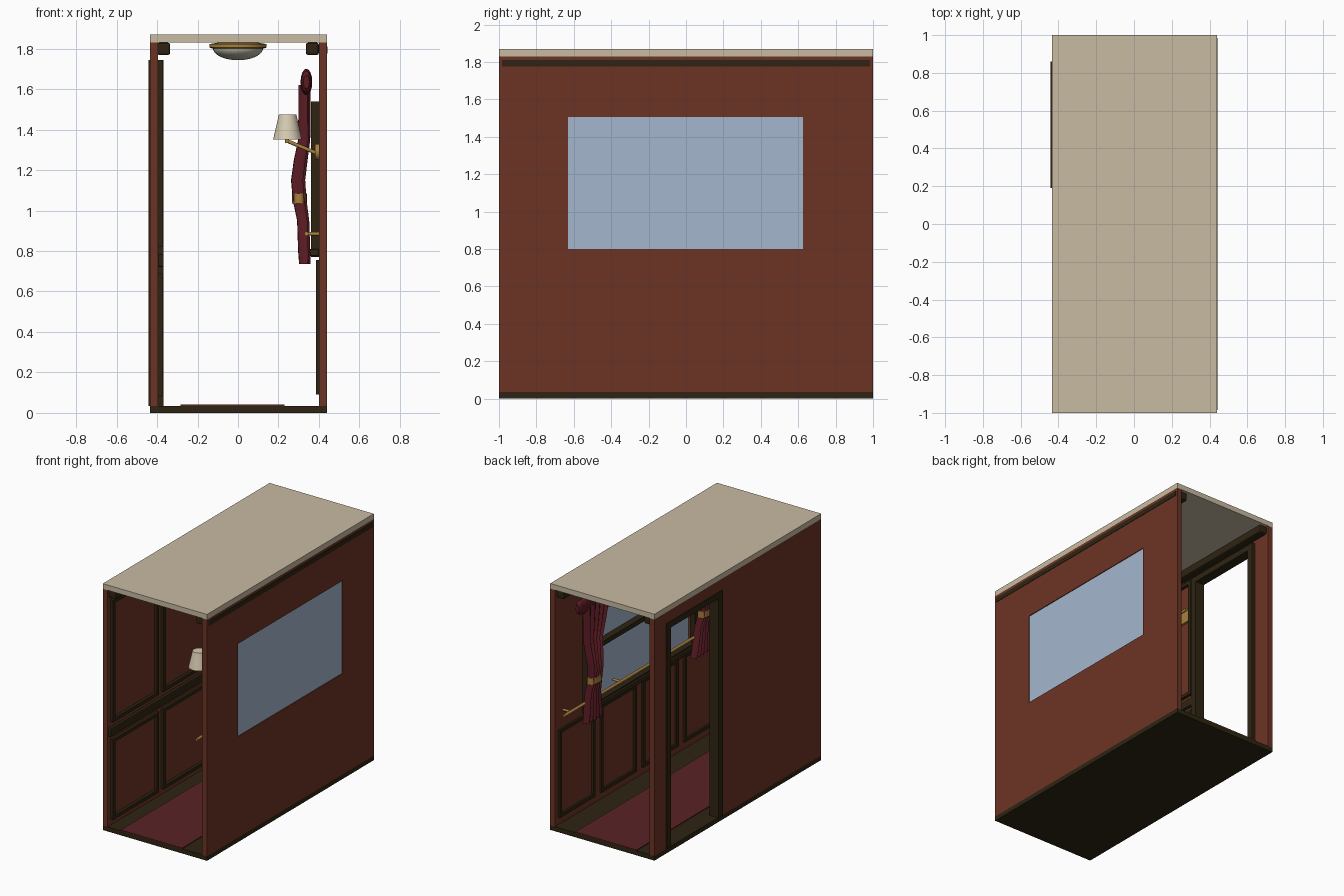
import bpy, bmesh, math
from mathutils import Vector

if "Cube" in bpy.data.objects:
    bpy.data.objects.remove(bpy.data.objects["Cube"])


def material(name, r, g, b):
    lin = [((c / 255 + 0.055) / 1.055) ** 2.4 for c in (r, g, b)]
    m = bpy.data.materials.new(name)
    m.diffuse_color = (*lin, 1)
    m.use_nodes = True
    m.node_tree.nodes["Principled BSDF"].inputs["Base Color"].default_value = m.diffuse_color
    return m


WALL = material("red brown wood", 108, 52, 36)
DARK = material("dark wood", 46, 36, 18)
CREAM = material("cream roof", 200, 187, 162)
CARPET = material("maroon carpet", 90, 34, 38)
CLOTH = material("burgundy cloth", 92, 28, 36)
GOLD = material("brass", 168, 128, 62)
GLASS = material("pale blue glass", 164, 182, 205)
SHADE = material("ivory shade", 216, 204, 178)
DOME = material("frosted dome", 190, 184, 168)


def finish(name, bm, mat, smooth=False):
    bmesh.ops.recalc_face_normals(bm, faces=bm.faces)
    me = bpy.data.meshes.new(name)
    bm.to_mesh(me)
    bm.free()
    me.materials.append(mat)
    ob = bpy.data.objects.new(name, me)
    bpy.context.collection.objects.link(ob)
    if smooth:
        bpy.ops.object.select_all(action='DESELECT')
        ob.select_set(True)
        bpy.context.view_layer.objects.active = ob
        bpy.ops.object.shade_smooth_by_angle(angle=math.radians(40))
    return ob


def add_box(bm, x, y, z):
    vs = bmesh.ops.create_cube(bm, size=1)["verts"]
    for v in vs:
        v.co = Vector([a + (b - a) * (c + 0.5) for (a, b), c in zip((x, y, z), v.co)])


def boxes(name, mat, *parts, bevel=0):
    bm = bmesh.new()
    for p in parts:
        add_box(bm, *p)
    if bevel:
        bmesh.ops.bevel(bm, geom=bm.edges[:], offset=bevel, segments=2, affect='EDGES', profile=0.5)
    return finish(name, bm, mat)


def frame(x, y, z, w):
    """Four bars around a rectangle in the yz plane."""
    return [(x, (y[0], y[0] + w), z), (x, (y[1] - w, y[1]), z),
            (x, (y[0] + w, y[1] - w), (z[0], z[0] + w)),
            (x, (y[0] + w, y[1] - w), (z[1] - w, z[1]))]


def loft(name, mat, rings, smooth=True):
    """Skin a list of closed rings and cap both ends."""
    bm = bmesh.new()
    rows = [[bm.verts.new(p) for p in ring] for ring in rings]
    n = len(rows[0])
    for a, b in zip(rows, rows[1:]):
        for i in range(n):
            bm.faces.new((a[i], a[(i + 1) % n], b[(i + 1) % n], b[i]))
    bm.faces.new(rows[0])
    bm.faces.new(rows[-1])
    return finish(name, bm, mat, smooth)


def turned(name, mat, cx, cy, profile, n=32):
    return loft(name, mat, [[(cx + r * math.cos(t), cy + r * math.sin(t), z)
                             for t in [2 * math.pi * i / n for i in range(n)]]
                            for r, z in profile])


def rod(name, mat, a, b, r, n=16):
    a, b = Vector(a), Vector(b)
    q = (b - a).to_track_quat('Z', 'Y')
    ring = [q @ Vector((r * math.cos(2 * math.pi * i / n), r * math.sin(2 * math.pi * i / n), 0))
            for i in range(n)]
    return loft(name, mat, [[a + p for p in ring], [b + p for p in ring]])


# Shell: floor, carpet, roof
boxes("floor", DARK, ((-.435, .44), (-1, 1), (0, .035)))
boxes("carpet", CARPET, ((-.285, .23), (-1, 1), (.035, .041)))
boxes("roof", CREAM, ((-.435, .44), (-1, 1), (1.83, 1.87)))

# Window wall with its opening, glass and inner frame
RX = (.40, .44)
boxes("window_wall", WALL,
      (RX, (-1, -.63), (.035, 1.83)), (RX, (.625, 1), (.035, 1.83)),
      (RX, (-.63, .625), (.035, .8)), (RX, (-.63, .625), (1.505, 1.83)))
boxes("window_glass", GLASS, ((.422, .434), (-.63, .625), (.8, 1.505)))
boxes("window_frame", DARK, *frame((.36, .40), (-.67, .67), (.77, 1.54), .05))
boxes("window_crossbar", DARK, ((.37, .42), (-.62, .62), (1.21, 1.245)))
boxes("window_sill", DARK, ((.345, .40), (-.68, .68), (.775, .81)), bevel=.006)
boxes("outer_strip", DARK, ((.44, .443), (-.985, .985), (1.775, 1.81)))

# Doorway wall with casing on both faces and lining through it
LX = (-.435, -.395)
boxes("doorway_wall", WALL,
      (LX, (-1, .22), (.035, 1.83)), (LX, (.83, 1), (.035, 1.83)),
      (LX, (.22, .83), (1.715, 1.83)))
boxes("door_casing", DARK,
      ((-.442, -.367), (.19, .24), (.035, 1.745)),
      ((-.442, -.367), (.81, .86), (.035, 1.745)),
      ((-.442, -.367), (.24, .81), (1.70, 1.745)))

# Cornices along the ceiling
for side, name in ((-1, "left_cornice"), (1, "right_cornice")):
    boxes(name, DARK, (tuple(sorted((side * .335, side * .40))), (-.985, .985), (1.768, 1.83)), bevel=.012)

# Wainscot panels below the window
for i, c in enumerate((-.75, -.25, .25, .75)):
    boxes(f"window_wall_panel_{i}", DARK, *frame((.385, .40), (c - .213, c + .213), (.09, .755), .025))

# Upper and lower panels beside the doorway, with the rail between
for i, y in enumerate(((-.965, -.415), (-.36, .175))):
    boxes(f"lower_panel_{i}", DARK, *frame((-.395, -.372), y, (.08, .69), .025))
    boxes(f"upper_panel_{i}", DARK, *frame((-.395, -.372), y, (.82, 1.745), .025))
boxes("dado_rail", DARK, ((-.395, -.367), (-1, .19), (.72, .785)), bevel=.008)
boxes("number_plate", GOLD, ((-.395, -.38), (-.02, .15), (1.43, 1.53)))

# Brass handrail on brackets
rod("handrail", GOLD, (.338, -.98, .885), (.338, .98, .885), .011)
for i, y in enumerate((-.9, -.3, .3, .9)):
    rod(f"handrail_bracket_{i}", GOLD, (.338, y, .885), (.40, y, .885), .009)

# Pleated curtains gathered by a tie: z, x centre, outer y, inner y, half thickness
CURTAIN = ((.735, .33, .745, .545, .018), (.80, .327, .74, .56, .020), (.95, .322, .73, .585, .020),
           (1.05, .305, .72, .605, .024), (1.15, .297, .725, .60, .025), (1.25, .31, .735, .58, .024),
           (1.35, .327, .74, .55, .02), (1.48, .328, .745, .50, .02), (1.62, .328, .75, .46, .02))


def curtain_ring(z, cx, y0, y1, h, side, n=40):
    pts = []
    for face in (-1, 1):
        for i in range(n + 1):
            t = i / n if face < 0 else 1 - i / n
            fold = .010 * math.cos(t * 10 * math.pi)
            end = math.sqrt(max(0, 1 - (2 * t - 1) ** 8))
            pts.append((cx + fold + face * h * (.25 + .75 * end), side * (y0 + (y1 - y0) * t), z))
    return pts


for side, name in ((-1, "front"), (1, "back")):
    loft(name + "_curtain", CLOTH, [curtain_ring(*row, side) for row in CURTAIN])
    ties = []
    for z in (1.035, 1.085):
        ties.append([(.303 + .037 * math.cos(a), side * (.662 + .068 * math.sin(a)), z + .12 * (.303 - .30))
                     for a in [2 * math.pi * i / 24 for i in range(24)]])
    loft(name + "_curtain_tie", GOLD, ties)

# Gathered valance over the window
valance = []
for i in range(121):
    y = -.82 + 1.64 * i / 120
    s = .9 + .1 * math.cos(i * math.pi / 3)
    s *= min(1, .5 + .25 * min(i, 120 - i))
    valance.append([(.338 + .029 * s * math.cos(a), y, 1.635 + .066 * s * math.sin(a))
                    for a in [2 * math.pi * k / 16 for k in range(16)]])
loft("valance", CLOTH, valance)

# Wall lamp near the front
LY = -.82
rod("wall_lamp_plate", GOLD, (.40, LY, 1.29), (.38, LY, 1.29), .04, 24)
rod("wall_lamp_arm", GOLD, (.385, LY, 1.285), (.24, LY, 1.345), .009)
rod("wall_lamp_stem", GOLD, (.243, LY, 1.335), (.243, LY, 1.40), .010)
turned("wall_lamp_shade", SHADE, .245, LY, ((.071, 1.352), (.043, 1.475)))

# Ceiling lamp
turned("ceiling_lamp_ring", GOLD, 0, 0, ((.10, 1.83), (.142, 1.822), (.142, 1.806), (.125, 1.80)))
turned("ceiling_lamp_dome", DOME, 0, 0,
       [(.124 * math.cos(a), 1.803 - .06 * math.sin(a)) for a in [math.radians(d) for d in range(0, 89, 8)]])
